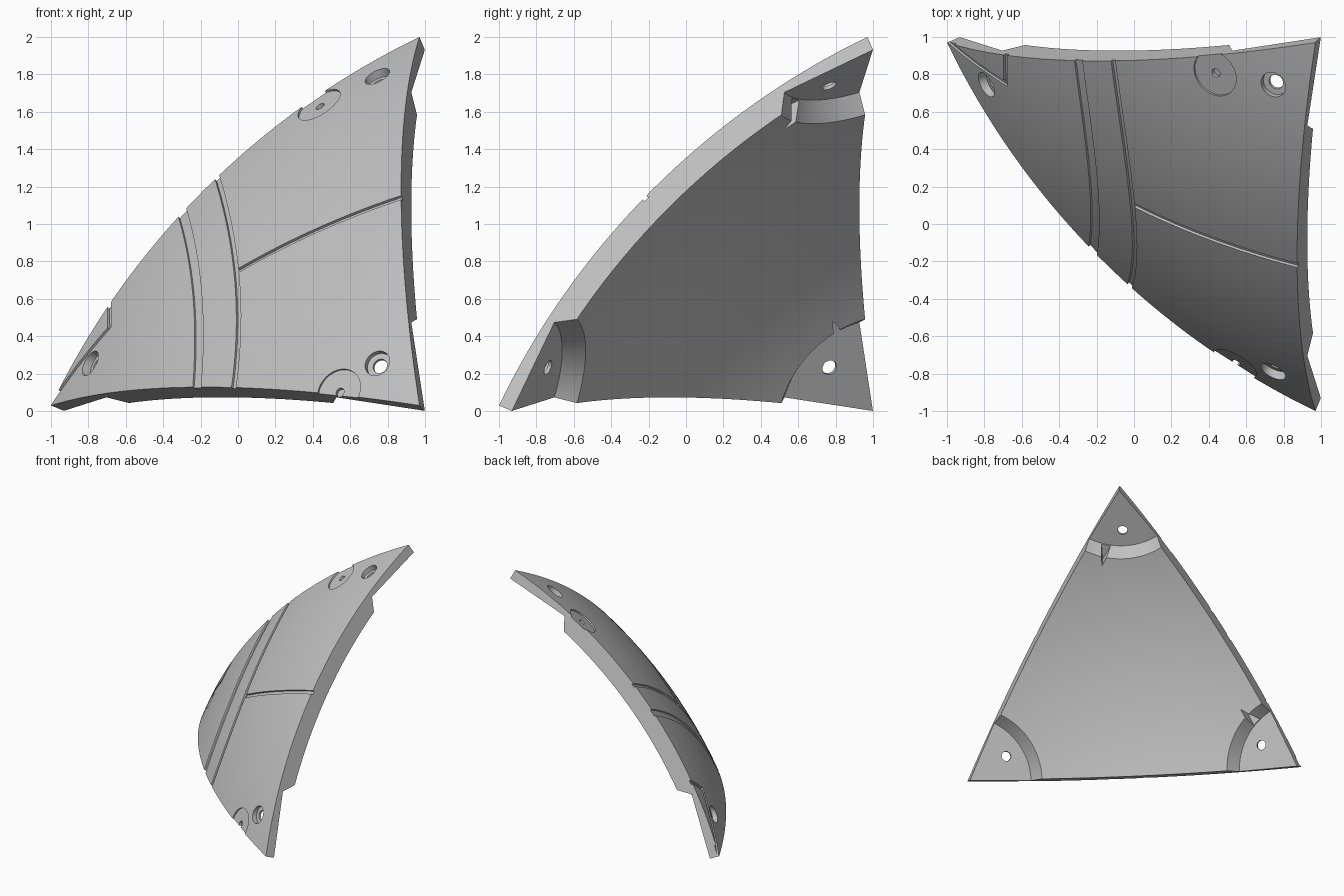
import bpy, bmesh, math
from mathutils import Vector

if "Cube" in bpy.data.objects:
    bpy.data.objects.remove(bpy.data.objects["Cube"])

# Sphere that the panel is cut from, and the directions of its three corners
O = Vector((2.375, 2.375, -1.375))
R, THICK, FLANGE = 3.916, 0.142, 0.08
S, L = 1.405, 3.375
TOP = Vector((-S, -S, L)).normalized()
LEFT = Vector((-L, -S, S)).normalized()
RIGHT = Vector((-S, -L, S)).normalized()


def make_object(name, bm):
    bmesh.ops.recalc_face_normals(bm, faces=bm.faces)
    mesh = bpy.data.meshes.new(name)
    bm.to_mesh(mesh)
    bm.free()
    ob = bpy.data.objects.new(name, mesh)
    bpy.context.collection.objects.link(ob)
    return ob


def surface(p):
    """Nearest point on the outer sphere."""
    return O + (Vector(p) - O).normalized() * R


def curved_triangle(name, n=32):
    """Solid spherical triangle with radial side walls."""
    bm = bmesh.new()
    layers = []
    for radius in (R, R - THICK):
        g = {}
        for i in range(n + 1):
            for j in range(n + 1 - i):
                d = TOP * i + LEFT * j + RIGHT * (n - i - j)
                g[i, j] = bm.verts.new(O + d.normalized() * radius)
        for i in range(n):
            for j in range(n - i):
                bm.faces.new((g[i, j], g[i + 1, j], g[i, j + 1]))
                if i + j < n - 1:
                    bm.faces.new((g[i + 1, j], g[i + 1, j + 1], g[i, j + 1]))
        layers.append(g)
    rim = [(i, 0) for i in range(n)] + [(n - k, k) for k in range(n)] \
        + [(0, n - k) for k in range(n)]
    out, inn = layers
    for p, q in zip(rim, rim[1:] + rim[:1]):
        bm.faces.new((out[p], out[q], inn[q], inn[p]))
    return make_object(name, bm)


def loft(name, rings):
    """Closed solid through matching rings of points."""
    bm = bmesh.new()
    loops = [[bm.verts.new(p) for p in ring] for ring in rings]
    for a, b in zip(loops, loops[1:]):
        for k in range(len(a)):
            m = (k + 1) % len(a)
            bm.faces.new((a[k], a[m], b[m], b[k]))
    bm.faces.new(loops[0])
    bm.faces.new(loops[-1])
    return make_object(name, bm)


def lathe(name, point, axis, profile, sides=48):
    """Turned solid; the profile holds radius and height along the axis."""
    u = axis.orthogonal().normalized()
    v = axis.cross(u)
    turn = [math.tau * k / sides for k in range(sides)]
    return loft(name, [[point + axis * h + (u * math.cos(t) + v * math.sin(t)) * r
                        for t in turn] for r, h in profile])


def groove(name, start, mid, end, width, depth, before=0.06, after=0.06, steps=28):
    """Ribbon cutter that follows a curve over the outer surface."""
    a, m, b = Vector(start), Vector(mid), Vector(end)

    def at(t):
        return surface(a * (1 - t) * (1 - 2 * t) + m * 4 * t * (1 - t) + b * t * (2 * t - 1))

    rings = []
    for k in range(steps + 1):
        t = -before + (1 + before + after) * k / steps
        p = at(t)
        up = (p - O).normalized()
        side = up.cross(at(t + 0.01) - at(t - 0.01)).normalized() * width / 2
        low, high = p - up * depth, p + up * 0.05
        rings.append([low - side, low + side, high + side, high - side])
    return loft(name, rings)


def line(name, start, end, width, depth, before, after):
    mid = (Vector(start) + Vector(end)) / 2
    return groove(name, start, mid, end, width, depth, before, after)


def notch(name, corner, near, far):
    """Wedge cut into the step beside a corner flange."""
    def flat(d):
        d = d - corner
        return (d - corner * d.dot(corner)).normalized()
    u = flat(near).slerp(flat(far), 0.25)
    w = corner.cross(u)
    k = O + corner * R
    tri = [u * 0.49 - w * 0.05, u * 0.49 + w * 0.05, u * 0.67]
    return loft(name, [[k + p + corner * h for p in tri] for h in (-0.45, -0.085)])


panel = curved_triangle("curved_panel")
cutters = []

# Flat corner flanges with sloped steps, and counterbored screw holes
holes = {"top": (TOP, (0.75, 0.75, 1.78)), "left": (LEFT, (-0.78, 0.75, 0.25)),
         "right": (RIGHT, (0.75, -0.78, 0.25))}
for label, (axis, pos) in holes.items():
    cutters.append(lathe(label + "_flange_cutter", O + axis * R, axis,
                         [(0.77, -0.5), (0.53, -FLANGE)], 96))
    cutters.append(lathe(label + "_hole_cutter", surface(pos), axis,
                         [(0.04, -0.2), (0.04, -0.042), (0.072, -0.042), (0.072, 0.1)]))

# Wedge notches in two of the steps
cutters.append(notch("top_notch_cutter", TOP, RIGHT, LEFT))
cutters.append(notch("left_notch_cutter", LEFT, TOP, RIGHT))

# Shallow round recesses with a centre dimple
for label, pos in (("upper", (0.435, 0.805, 1.635)), ("lower", (0.545, -0.74, 0.1))):
    p = surface(pos)
    cutters.append(lathe(label + "_disc_cutter", p, (p - O).normalized(),
                         [(0.025, -0.035), (0.025, -0.014), (0.13, -0.014), (0.13, 0.05)]))

# Panel seams
cutters.append(groove("wide_seam_cutter", (-0.295, 0.88, 1.06), (-0.23, 0.25, 0.66),
                      (-0.215, -0.135, 0.13), 0.06, 0.012))
cutters.append(groove("narrow_seam_cutter", (-0.11, 0.88, 1.25), (-0.015, 0.1, 0.75),
                      (-0.015, -0.32, 0.13), 0.03, 0.014))
cutters.append(line("cross_seam_cutter", (-0.01, 0.1, 0.75), (0.87, -0.22, 1.14),
                    0.03, 0.016, 0, 0.06))
cutters.append(line("corner_seam_cutter", (-0.955, 0.95, 0.1), (-0.69, 0.75, 0.45),
                    0.026, 0.013, 0.15, 0.02))
cutters.append(line("corner_seam_end_cutter", (-0.69, 0.75, 0.45), (-0.7, 0.9, 0.58),
                    0.03, 0.015, 0.05, 0.3))

bpy.ops.object.select_all(action='DESELECT')
panel.select_set(True)
bpy.context.view_layer.objects.active = panel
for c in cutters:
    c.hide_render = True
    mod = panel.modifiers.new(c.name, 'BOOLEAN')
    mod.operation, mod.solver, mod.object = 'DIFFERENCE', 'EXACT', c
    bpy.ops.object.modifier_apply(modifier=mod.name)
    bpy.data.objects.remove(c)

# Single grey finish
grey = bpy.data.materials.new("plain_grey")
grey.use_nodes = True
colour = (0.53, 0.53, 0.53, 1)
grey.diffuse_color = colour
grey.node_tree.nodes["Principled BSDF"].inputs["Base Color"].default_value = colour
panel.data.materials.clear()
panel.data.materials.append(grey)
for f in panel.data.polygons:
    f.material_index = 0
bpy.ops.object.shade_smooth_by_angle(angle=math.radians(25))
